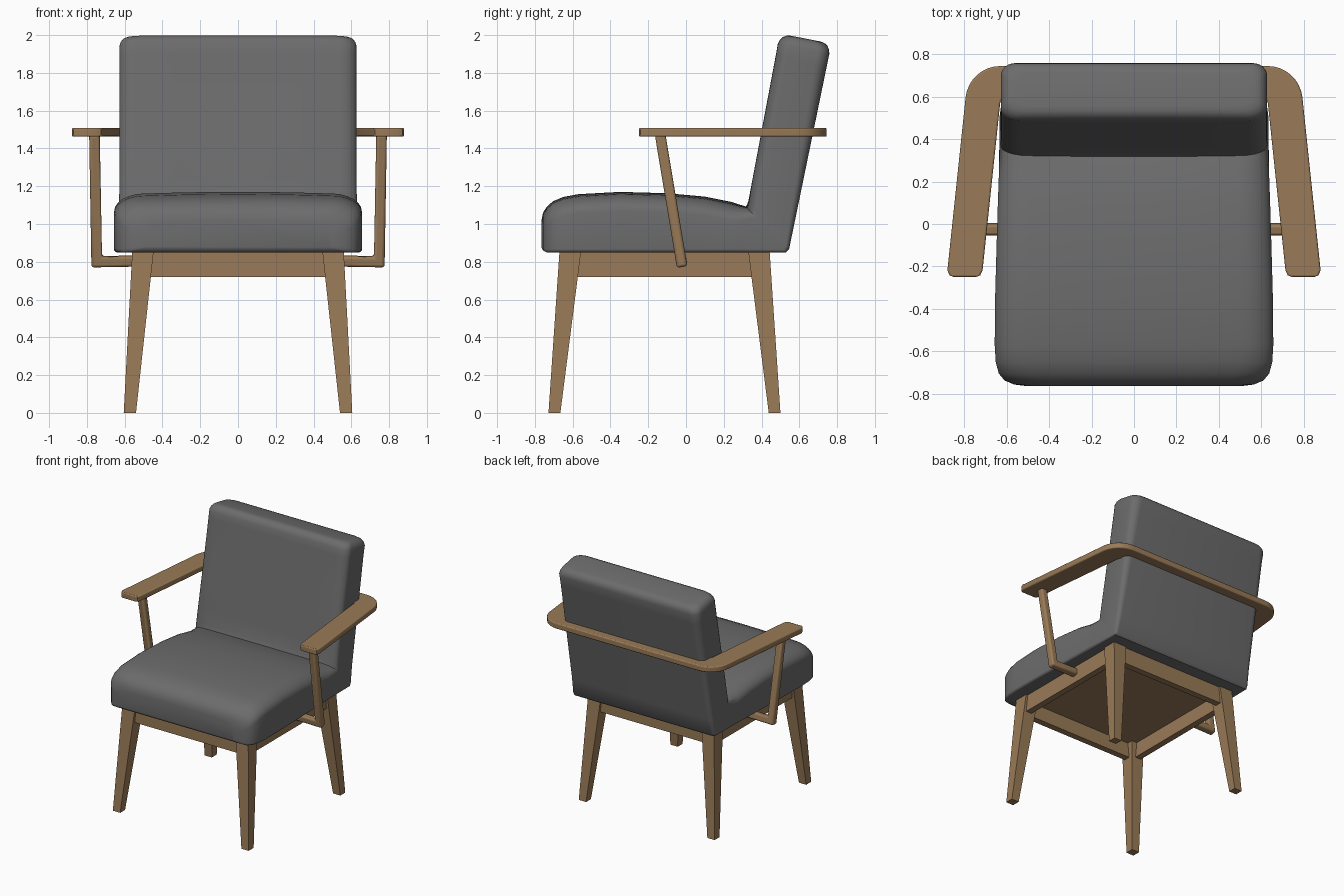
import bpy, bmesh, math
from mathutils import Vector

if "Cube" in bpy.data.objects:
    bpy.data.objects.remove(bpy.data.objects["Cube"])


def material(name, rgb):
    m = bpy.data.materials.new(name)
    m.diffuse_color = (*rgb, 1)
    m.use_nodes = True
    m.node_tree.nodes["Principled BSDF"].inputs["Base Color"].default_value = m.diffuse_color
    return m


WOOD = material("warm_wood", (0.32, 0.195, 0.095))
FABRIC = material("grey_fabric", (0.15, 0.15, 0.15))


def loft(name, rings, mat, bevel=0, smooth=True):
    """Closed skin through equal-length rings of points, capped at both ends."""
    bm = bmesh.new()
    rows = [[bm.verts.new(p) for p in r] for r in rings]
    n = len(rows[0])
    for a, b in zip(rows, rows[1:]):
        for i in range(n):
            bm.faces.new((a[i], a[(i + 1) % n], b[(i + 1) % n], b[i]))
    bm.faces.new(rows[0])
    bm.faces.new(rows[-1])
    bmesh.ops.recalc_face_normals(bm, faces=bm.faces)
    me = bpy.data.meshes.new(name)
    bm.to_mesh(me)
    bm.free()
    ob = bpy.data.objects.new(name, me)
    bpy.context.collection.objects.link(ob)
    me.materials.append(mat)
    if bevel:
        mod = ob.modifiers.new("soft_edges", 'BEVEL')
        mod.width, mod.segments = bevel, 3
        mod.limit_method, mod.angle_limit = 'ANGLE', math.radians(50)
    if smooth:
        bpy.ops.object.select_all(action='DESELECT')
        bpy.context.view_layer.objects.active = ob
        ob.select_set(True)
        bpy.ops.object.shade_smooth_by_angle(angle=math.radians(40))
    return ob


def box(name, x0, x1, y0, y1, z0, z1):
    q = lambda z: [(x0, y0, z), (x1, y0, z), (x1, y1, z), (x0, y1, z)]
    return loft(name, [q(z0), q(z1)], WOOD, smooth=False)


# --- Upholstery: one L-shaped cushion, lofted from seat front to backrest top ---
def cushion_ring(low, up, w, r_low, r_up, dome):
    """Rounded rectangle from low to up (y, z); r_* = (radius in x, radius in height)."""
    low, up = Vector((0, *low)), Vector((0, *up))
    h, d = (up - low).length, (up - low).normalized()
    pts, k = [], 6
    for cx, top in ((1, 0), (1, 1), (-1, 1), (-1, 0)):
        rx, rt = r_up if top else r_low
        for j in range(k + 1):
            a = math.pi / 2 * j / k
            c, s = (math.cos(a), math.sin(a))
            if (cx == 1) != bool(top):
                c, s = s, c
            x = cx * (w - rx + rx * c)
            t = h - rt + rt * s if top else rt - rt * s
            if top:
                t -= dome * (x / w) ** 2
            pts.append(Vector((x, 0, 0)) + low + d * t)
        if top and cx == 1:      # crown points along the upper side
            for f in (0.6, 0.3, 0, -0.3, -0.6):
                x = f * (w - rx)
                pts.append(Vector((x, 0, 0)) + low + d * (h - dome * (x / w) ** 2))
    return pts


rings = []
# y, bottom z, top z, half width
for y, z0, z1, w in ((-.765, .875, 1.02, .50), (-.757, .86, 1.06, .565),
                     (-.738, .85, 1.09, .61), (-.705, .85, 1.12, .638),
                     (-.65, .85, 1.143, .652), (-.57, .85, 1.158, .657),
                     (-.35, .85, 1.17, .655), (-.1, .85, 1.163, .648),
                     (.1, .85, 1.145, .642), (.24, .85, 1.117, .637)):
    rings.append(cushion_ring((y, z0), (y, z1), w, (.018, .018), (.15, .085), .015))
# bend from seat into backrest
rings.append(cushion_ring((.53, .85), (.318, 1.092), .633, (.02, .02), (.13, .07), .01))
rings.append(cushion_ring((.546, .868), (.33, 1.12), .631, (.025, .025), (.11, .06), .005))
LO, UP = Vector((.546, .868)), Vector((.33, 1.12))
LO_END, UP_END = Vector((.77, 1.955)), Vector((.497, 2.008))
axis, across = (LO_END - LO).normalized(), (UP_END - LO_END).normalized()
for t in (.12, .35, .65, .88):
    rings.append(cushion_ring(LO.lerp(LO_END, t), UP.lerp(UP_END, t), .628,
                              (.03 + .04 * t,) * 2, (.09, .06), 0))
for drop, inset in ((.055, 0), (.032, .007), (.014, .02), (.004, .037), (0, .06)):
    rings.append(cushion_ring(LO_END - axis * drop + across * inset,
                              UP_END - axis * drop - across * inset,
                              .628 - inset, (.07, .06), (.09, .06), 0))
loft("seat_and_back_cushion", rings, FABRIC)

# --- Armrest: one U-shaped band around the back ---
pairs = [((.85, -.25), (.745, -.25)), ((.87, -.242), (.725, -.242)),
         ((.88, -.218), (.714, -.218))]
for i in range(9):
    a = math.radians(6 + 84 * i / 8)
    c, s = math.cos(a), math.sin(a)
    pairs.append(((.63 + .165 * c, .58 + .165 * s), (.59 + .042 * c, .56 + .042 * s)))
pairs += [((-o[0], o[1]), (-i[0], i[1])) for o, i in reversed(pairs)]
loft("armrest_band", [[(*o, 1.462), (*o, 1.508), (*i, 1.508), (*i, 1.462)]
                      for o, i in pairs], WOOD, bevel=.012)

# --- Legs and arm supports, both sides ---
H = .028
for sx, side in ((1, "right"), (-1, "left")):
    for name, top, bot in (("front", (-.67, -.556), (-.728, -.665)),
                           ("back", (.33, .443), (.438, .50))):
        def quad(xs, ys, z):
            return [(sx * xs[i], ys[j], z) for i, j in ((0, 0), (1, 0), (1, 1), (0, 1))]
        loft(f"{name}_leg_{side}", [quad((.54, .605), bot, 0),
                                    quad((.447, .56), top, .852)], WOOD, smooth=False)
    d, s, x = Vector((0, -.164, .986)), Vector((0, .986, .164)), Vector((1, 0, 0))
    path = ((Vector((.76, -.137, 1.475)), x),
            (Vector((.748, -.025, .80)), x - d),
            (Vector((.50, -.025, .805)), -d))
    sup = []
    for p, o in path:
        r = [p + H * (a * o + b * s) for a, b in ((1, 1), (1, -1), (-1, -1), (-1, 1))]
        sup.append([(sx * v.x, v.y, v.z) for v in r])
    loft(f"arm_support_{side}", sup, WOOD, bevel=.014)
    # side apron
    box(f"side_apron_{side}", *sorted((sx * .495, sx * .545)), -.60, .38, .72, .852)

# --- Front and back aprons, panel under the seat ---
box("front_apron", -.50, .50, -.655, -.605, .72, .852)
box("back_apron", -.50, .50, .38, .43, .72, .852)
box("seat_panel", -.50, .50, -.61, .385, .835, .853)
